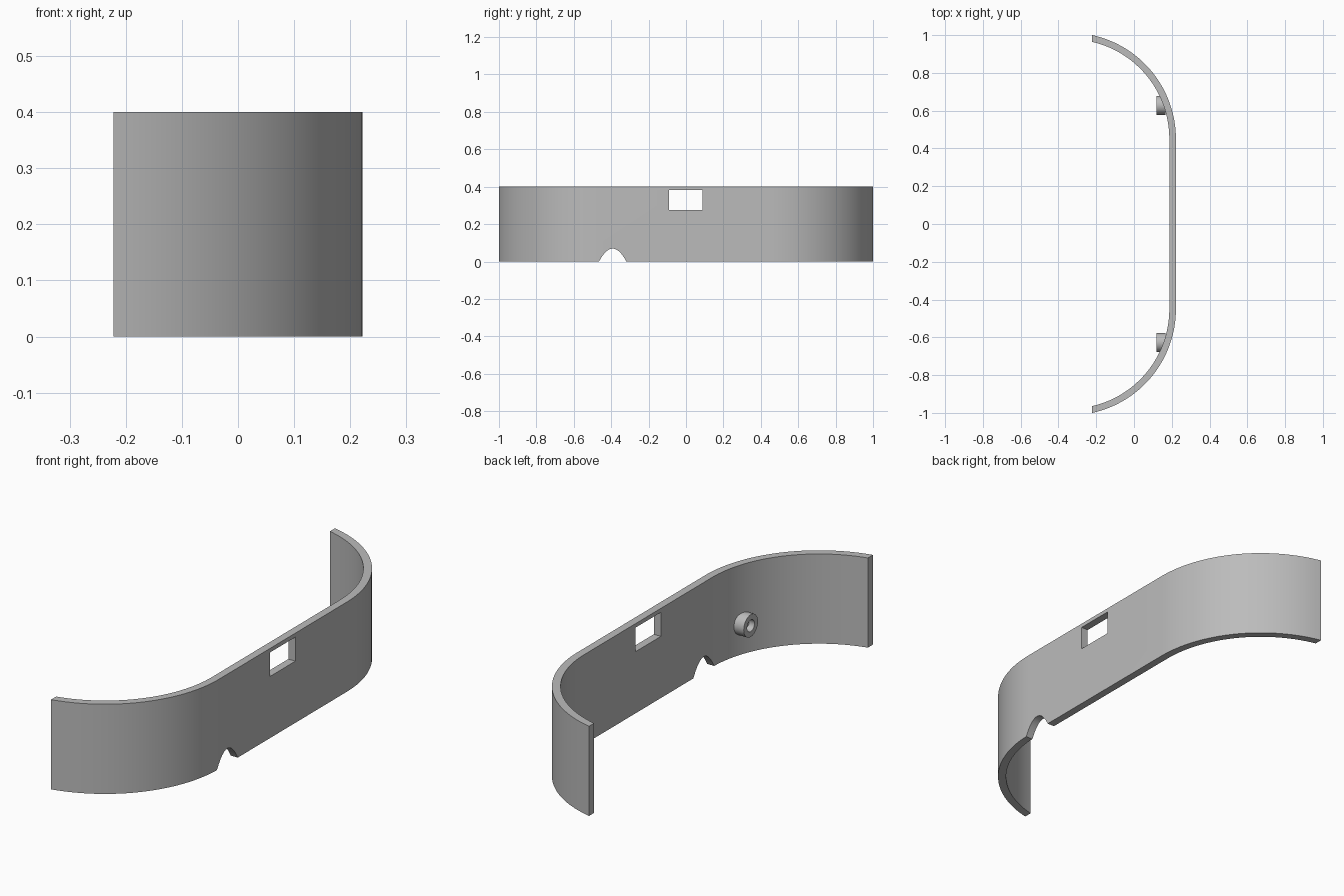
import bpy, bmesh, math

HEIGHT = 0.4
FACE_X, END_X = 0.222, -0.222      # outer flat face and cut ends
BEND_Y, RADIUS, WALL = 0.45, 0.563, 0.035
CENTRE_X = FACE_X - RADIUS

cube = bpy.data.objects.get("Cube")
if cube:
    bpy.data.objects.remove(cube, do_unlink=True)

grey = bpy.data.materials.new("plain grey")
grey.use_nodes = True
colour = (0.5, 0.5, 0.5, 1)
grey.diffuse_color = colour
grey.node_tree.nodes["Principled BSDF"].inputs["Base Color"].default_value = colour


def make_object(name, bm):
    bmesh.ops.recalc_face_normals(bm, faces=bm.faces)
    mesh = bpy.data.meshes.new(name)
    bm.to_mesh(mesh)
    bm.free()
    mesh.materials.append(grey)
    obj = bpy.data.objects.new(name, mesh)
    bpy.context.collection.objects.link(obj)
    return obj


def closed_sweep(name, sections, ring=False):
    """Join equal cross-sections into a solid, capped or closed in a ring."""
    bm = bmesh.new()
    loops = [[bm.verts.new(p) for p in s] for s in sections]
    pairs = list(zip(loops, loops[1:]))
    if ring:
        pairs.append((loops[-1], loops[0]))
    else:
        bm.faces.new(loops[0])
        bm.faces.new(loops[-1])
    for a, b in pairs:
        for i in range(len(a)):
            j = (i + 1) % len(a)
            bm.faces.new((a[i], a[j], b[j], b[i]))
    return make_object(name, bm)


def arc(radius, steps=32):
    sweep = math.acos((END_X - CENTRE_X) / radius)
    return [(CENTRE_X + radius * math.cos(sweep * i / steps),
             BEND_Y + radius * math.sin(sweep * i / steps)) for i in range(steps + 1)]


def both_ends(radius):
    half = arc(radius)
    return [(x, -y) for x, y in reversed(half)] + half


def prism(name, outline):
    """Extrude a y-z outline through the flat face."""
    return closed_sweep(name, [[(x, y, z) for y, z in outline] for x in (0.05, 0.4)])


def cut(target, cutter):
    mod = target.modifiers.new("cut", "BOOLEAN")
    mod.operation, mod.solver, mod.object = "DIFFERENCE", "EXACT", cutter
    bpy.context.view_layer.objects.active = target
    bpy.ops.object.modifier_apply(modifier=mod.name)
    bpy.data.objects.remove(cutter, do_unlink=True)


def smooth(obj):
    bpy.ops.object.select_all(action="DESELECT")
    obj.select_set(True)
    bpy.context.view_layer.objects.active = obj
    bpy.ops.object.shade_smooth_by_angle(angle=math.radians(30))


# Curved wall
wall = closed_sweep("curved_wall", [
    [(*o, 0), (*o, HEIGHT), (*i, HEIGHT), (*i, 0)]
    for o, i in zip(both_ends(RADIUS), both_ends(RADIUS - WALL))])

# Rectangular window
cut(wall, prism("window_cutter",
                [(-0.09, 0.275), (0.087, 0.275), (0.087, 0.382), (-0.09, 0.382)]))

# Arched notch in the lower edge
steps = [k / 12 for k in range(-14, 15)]
cut(wall, prism("notch_cutter", [(-0.392 + 0.073 * t, 0.069 * (1 - t * t)) for t in steps]))
smooth(wall)

# Hollow bosses on the inside
for side, y in (("left", 0.628), ("right", -0.628)):
    sections = []
    for k in range(32):
        c, s = math.cos(math.tau * k / 32), math.sin(math.tau * k / 32)
        sections.append([(x, y + r * c, 0.135 + r * s)
                         for x, r in ((0.12, 0.026), (0.12, 0.05), (0.168, 0.05), (0.168, 0.026))])
    smooth(closed_sweep(side + "_boss", sections, ring=True))
